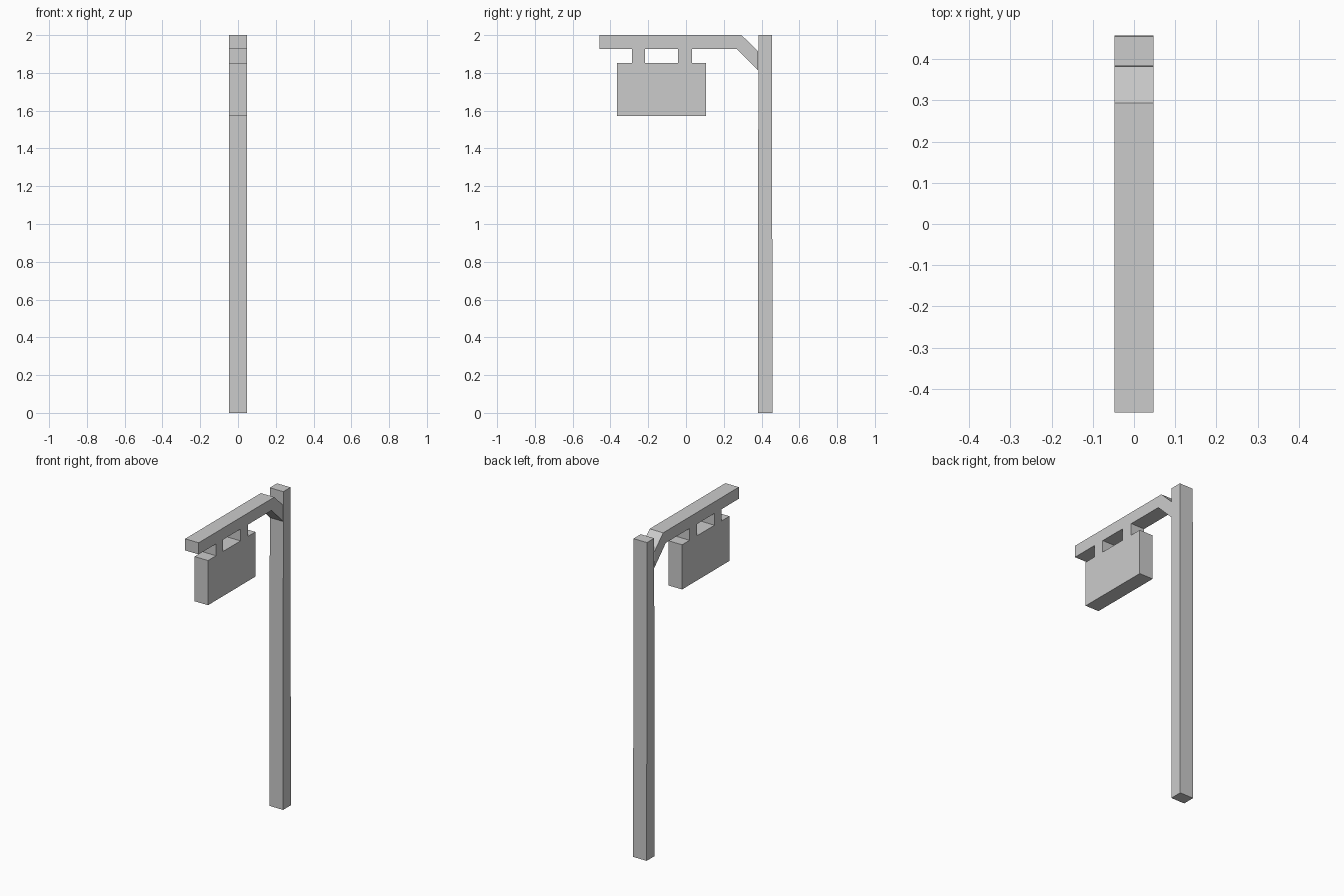
import bpy
import bmesh

if "Cube" in bpy.data.objects:
    bpy.data.objects.remove(bpy.data.objects["Cube"])

HALF_WIDTH = 0.047


def prism(name, profile, cap_edges=()):
    """Extrude a (y, z) side profile across x; edges in cap_edges stay open where parts join."""
    bm = bmesh.new()
    left = [bm.verts.new((-HALF_WIDTH, y, z)) for y, z in profile]
    right = [bm.verts.new((HALF_WIDTH, y, z)) for y, z in profile]
    bm.faces.new(left)
    bm.faces.new(right)
    n = len(profile)
    for i in range(n):
        if i not in cap_edges:
            j = (i + 1) % n
            bm.faces.new((left[i], left[j], right[j], right[i]))
    bmesh.ops.recalc_face_normals(bm, faces=bm.faces)
    mesh = bpy.data.meshes.new(name)
    bm.to_mesh(mesh)
    bm.free()
    obj = bpy.data.objects.new(name, mesh)
    bpy.context.collection.objects.link(obj)
    return obj


def rect(y0, y1, z0, z1):
    return [(y0, z0), (y1, z0), (y1, z1), (y0, z1)]


# Upright post, leaning very slightly
prism("post", [(0.381, 0), (0.458, 0), (0.455, 2), (0.383, 2)])

# Horizontal arm with its angled brace into the post
prism("arm", [(-0.458, 1.927), (0.267, 1.927), (0.382, 1.813),
              (0.382, 1.914), (0.294, 2.0), (-0.458, 2.0)], cap_edges=(2,))

# Two short hangers, open at the joints
for i, (y0, y1) in enumerate([(-0.286, -0.216), (-0.042, 0.032)]):
    prism(f"hanger_{i + 1}", rect(y0, y1, 1.853, 1.927), cap_edges=(0, 2))

# Hanging sign board
prism("sign_board", rect(-0.365, 0.106, 1.572, 1.853))
